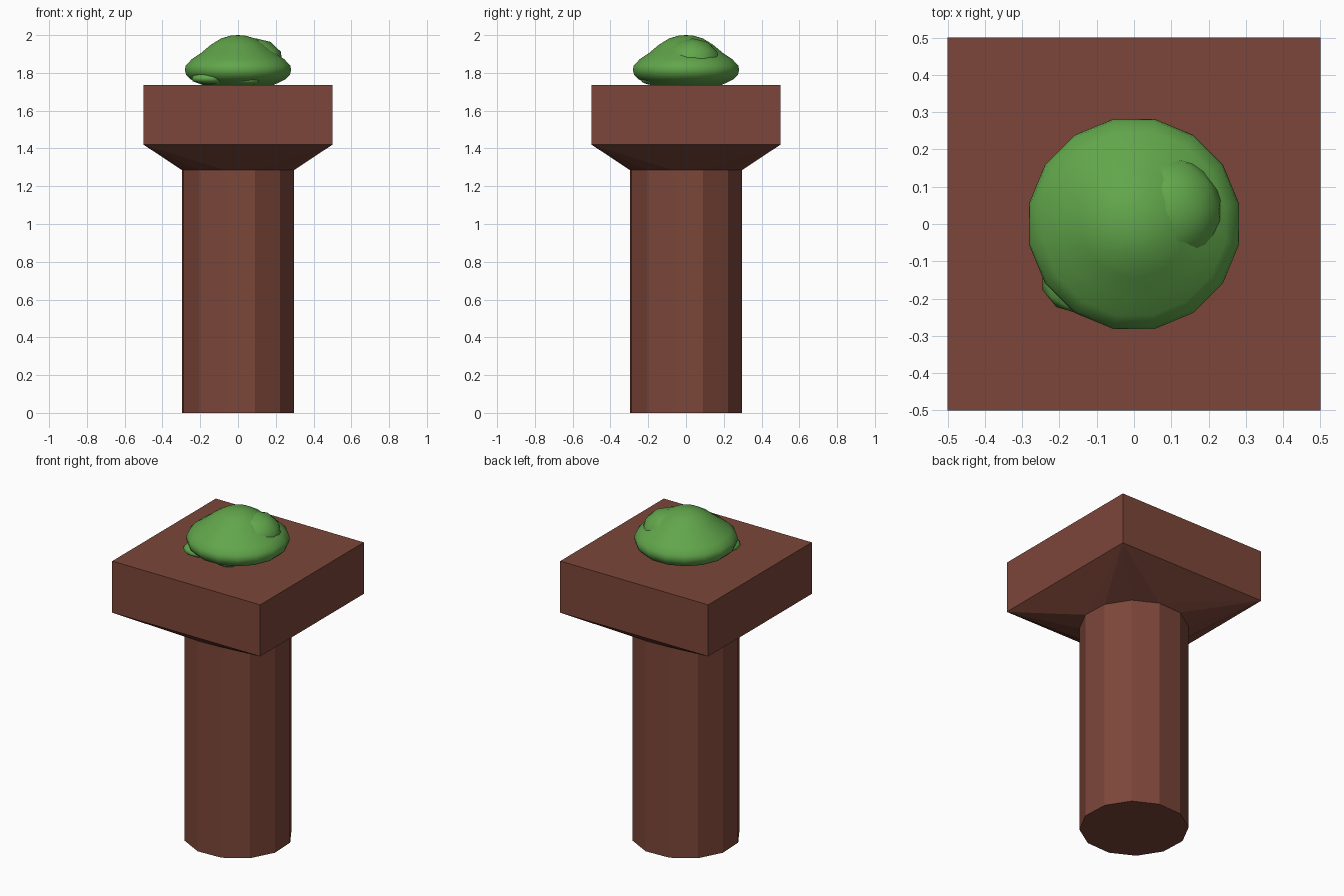
import bpy, bmesh
from math import cos, sin, pi, radians
from mathutils import Matrix, Vector

cube = bpy.data.objects.get("Cube")
if cube:
    bpy.data.objects.remove(cube, do_unlink=True)


def material(name, rgb):
    m = bpy.data.materials.new(name)
    m.use_nodes = True
    m.diffuse_color = (*rgb, 1)
    m.node_tree.nodes["Principled BSDF"].inputs["Base Color"].default_value = (*rgb, 1)
    return m


brown = material("red_brown", (0.2, 0.061, 0.041))
green = material("leaf_green", (0.12, 0.38, 0.07))


def finish(name, bm, mat, smooth=False):
    bmesh.ops.recalc_face_normals(bm, faces=bm.faces)
    for f in bm.faces:
        f.smooth = smooth
    mesh = bpy.data.meshes.new(name)
    bm.to_mesh(mesh)
    bm.free()
    mesh.materials.append(mat)
    obj = bpy.data.objects.new(name, mesh)
    bpy.context.collection.objects.link(obj)
    return obj


def ring(bm, radius, z, sides, turn):
    return [bm.verts.new((radius * cos(turn + 2 * pi * i / sides),
                          radius * sin(turn + 2 * pi * i / sides), z))
            for i in range(sides)]


def bridge(bm, a, b):
    for i in range(len(a)):
        j = (i + 1) % len(a)
        bm.faces.new((a[i], a[j], b[j], b[i]))


SHAFT_R, SHAFT_TOP, BLOCK_Z, BLOCK_TOP = 0.303, 1.285, 1.42, 1.735
TURN = radians(17.5)

# Twelve-sided shaft
bm = bmesh.new()
low = ring(bm, SHAFT_R, 0, 12, TURN)
high = ring(bm, SHAFT_R, SHAFT_TOP, 12, TURN)
bridge(bm, low, high)
bm.faces.new(low)
finish("column_shaft", bm, brown)

# Flare from the round shaft to the square block
bm = bmesh.new()
ring(bm, SHAFT_R, SHAFT_TOP, 12, TURN)
ring(bm, 0.5 * 2 ** 0.5, BLOCK_Z, 4, pi / 4)
bmesh.ops.convex_hull(bm, input=bm.verts)
caps = [f for f in bm.faces if abs(f.normal.z) > 0.999]
bmesh.ops.delete(bm, geom=caps, context="FACES")
finish("capital_flare", bm, brown)

# Square block on top
bm = bmesh.new()
bmesh.ops.create_cube(bm, size=1)
for v in bm.verts:
    v.co.z = BLOCK_TOP if v.co.z > 0 else BLOCK_Z
finish("capital_block", bm, brown)

# Bush dome, turned from a profile of (radius, height)
profile = [(0.19, 1.735), (0.255, 1.765), (0.28, 1.79), (0.287, 1.815),
           (0.282, 1.84), (0.25, 1.872), (0.2, 1.905), (0.145, 1.95),
           (0.09, 1.983), (0.04, 1.997)]
bm = bmesh.new()
rings = [ring(bm, r, z, 16, pi / 16) for r, z in profile]
for a, b in zip(rings, rings[1:]):
    bridge(bm, a, b)
tip = bm.verts.new((0, 0, 2))
for i in range(16):
    bm.faces.new((rings[-1][i], rings[-1][(i + 1) % 16], tip))
bm.faces.new(rings[0])
finish("bush_dome", bm, green, True)


# Rounded leaf clumps
def clump(name, centre, size):
    bm = bmesh.new()
    bmesh.ops.create_icosphere(bm, subdivisions=2, radius=1)
    bmesh.ops.transform(bm, verts=bm.verts, matrix=Matrix.Translation(Vector(centre))
                        @ Matrix.Diagonal((*size, 1)))
    finish(name, bm, green, True)


clump("bush_upper_clump", (0.095, 0.035, 1.855), (0.147, 0.152, 0.128))
clump("bush_lower_clump_left", (-0.15, -0.15, 1.77), (0.1, 0.09, 0.033))
clump("bush_lower_clump_front", (0.05, -0.17, 1.762), (0.08, 0.07, 0.026))
